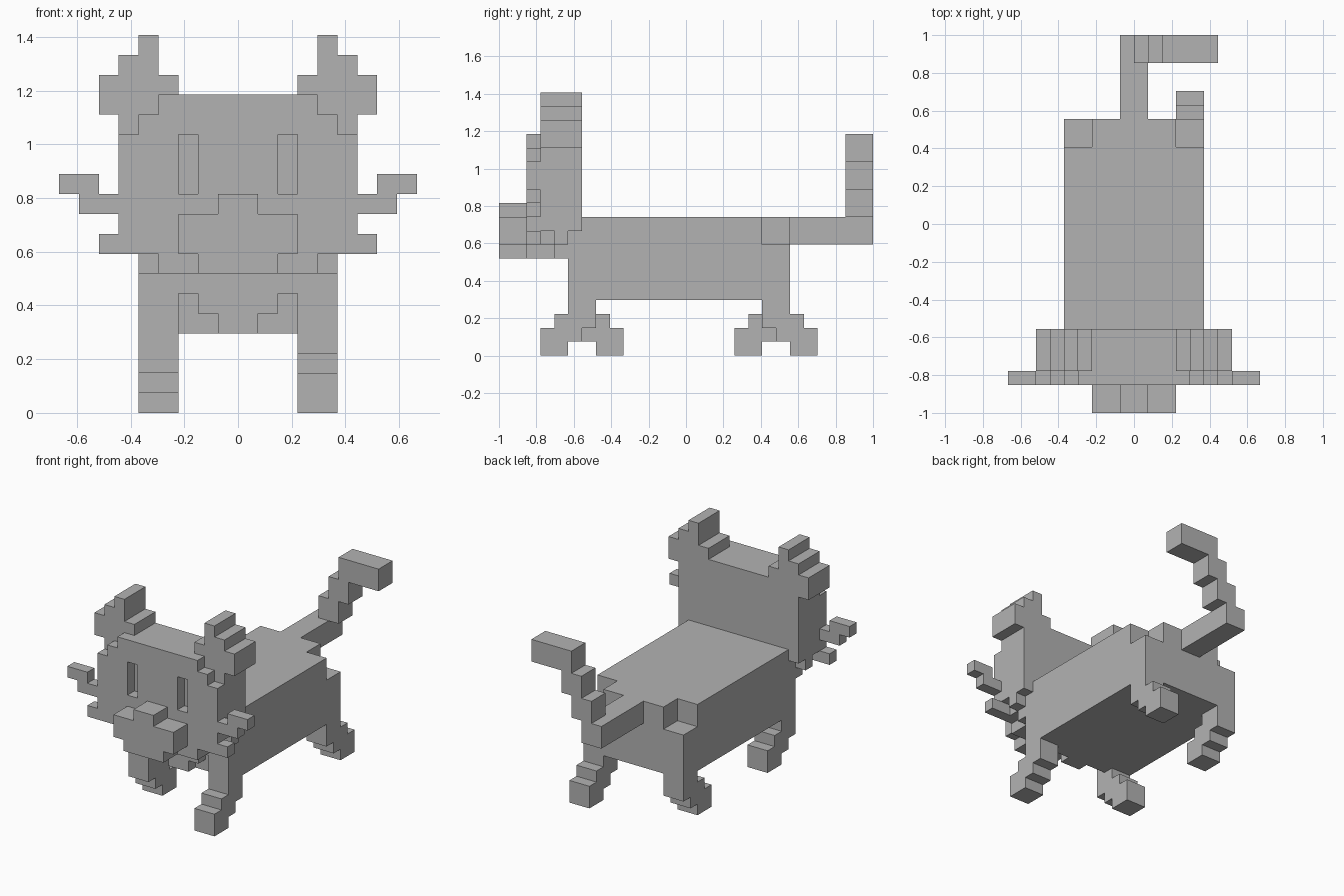
import bpy, bmesh
from mathutils import Vector

U = 2 / 27            # size of one block
ORIGIN_Y = 13.5       # block rows run from the nose (0) to the tail (27)

if "Cube" in bpy.data.objects:
    bpy.data.objects.remove(bpy.data.objects["Cube"], do_unlink=True)

grey = bpy.data.materials.new("plain_grey")
grey.use_nodes = True
colour = (0.45, 0.45, 0.45, 1)
grey.diffuse_color = colour
grey.node_tree.nodes["Principled BSDF"].inputs["Base Color"].default_value = colour


def cells(x0, x1, y0, y1, z0, z1):
    """Blocks filling a box."""
    return {(x, y, z) for x in range(x0, x1) for y in range(y0, y1) for z in range(z0, z1)}


def wide(half, y0, y1, z0, z1):
    """Box centred on the middle line."""
    return cells(-half, half, y0, y1, z0, z1)


def mirror(blocks):
    return {(-x - 1, y, z) for x, y, z in blocks}


def both(blocks):
    return blocks | mirror(blocks)


def build(name, blocks):
    """Skin a set of blocks with one clean flat-faced mesh."""
    bm = bmesh.new()
    verts = {}

    def vert(p):
        key = tuple(p)
        if key not in verts:
            verts[key] = bm.verts.new((p[0] * U, (p[1] - ORIGIN_Y) * U, p[2] * U))
        return verts[key]

    for block in blocks:
        for axis in range(3):
            for side in (0, 1):
                near = list(block)
                near[axis] += 2 * side - 1
                if tuple(near) in blocks:
                    continue
                a, b = [0, 0, 0], [0, 0, 0]
                a[(axis + 1) % 3] = 1
                b[(axis + 2) % 3] = 1
                base = list(block)
                base[axis] += side
                ring = [[base[i] + s * a[i] + t * b[i] for i in range(3)]
                        for s, t in ((0, 0), (1, 0), (1, 1), (0, 1))]
                if not side:
                    ring.reverse()
                bm.faces.new([vert(p) for p in ring])
    bmesh.ops.dissolve_limit(bm, angle_limit=0.01, verts=bm.verts[:], edges=bm.edges[:])
    mesh = bpy.data.meshes.new(name)
    bm.to_mesh(mesh)
    bm.free()
    mesh.materials.append(grey)
    obj = bpy.data.objects.new(name, mesh)
    bpy.context.collection.objects.link(obj)


# Body with notched hips and a stepped chest
body = wide(5, 5, 21, 4, 10)
body -= both(cells(3, 5, 19, 21, 8, 10))
body -= both(cells(2, 3, 5, 6, 4, 6) | cells(1, 2, 5, 6, 4, 5))
build("body", body)

# Neck, jaw and skull
build("neck", wide(5, 4, 5, 7, 9) | wide(4, 3, 4, 7, 8) | wide(5, 3, 4, 8, 9))
build("skull", wide(6, 3, 6, 9, 16) | wide(6, 4, 5, 8, 9))

# Face plate with rounded top corners and eye slots
face = wide(6, 2, 3, 8, 14) | wide(5, 2, 3, 14, 15) | wide(4, 2, 3, 15, 16)
face |= wide(4, 2, 3, 7, 8)
face -= both(cells(2, 3, 2, 3, 11, 14))
build("face", face)

# Muzzle
build("muzzle", wide(3, 0, 2, 8, 10) | wide(2, 0, 2, 7, 8) | wide(1, 0, 2, 10, 11))

# Ears, cheek tufts and whiskers
ear = cells(3, 7, 3, 6, 16, 17) | cells(6, 7, 3, 6, 15, 16)
ear |= cells(4, 6, 3, 6, 17, 18) | cells(4, 5, 3, 6, 18, 19)
tuft = cells(6, 7, 2, 3, 8, 9)
whisker = cells(6, 8, 2, 3, 10, 11) | cells(7, 9, 2, 3, 11, 12)
for name, part in (("ear", ear), ("cheek_tuft", tuft), ("whisker", whisker)):
    build("left_" + name, part)
    build("right_" + name, mirror(part))


# Legs stepping forward or backward, one block per step
def leg(start, direction):
    blocks = set()
    for step in range(3):
        y = start + direction * step
        blocks |= cells(3, 5, y, y + 2, 2 - step, 4 - step)
    return blocks


build("front_left_leg", leg(5, -1))
build("front_right_leg", mirror(leg(5, 1)))
build("back_left_leg", leg(19, 1))
build("back_right_leg", mirror(leg(19, -1)))

# Tail climbing sideways to its tip
tail = wide(1, 21, 27, 8, 10) | cells(0, 2, 25, 27, 10, 12)
tail |= cells(1, 3, 25, 27, 12, 14) | cells(2, 6, 25, 27, 14, 16)
build("tail", tail)
